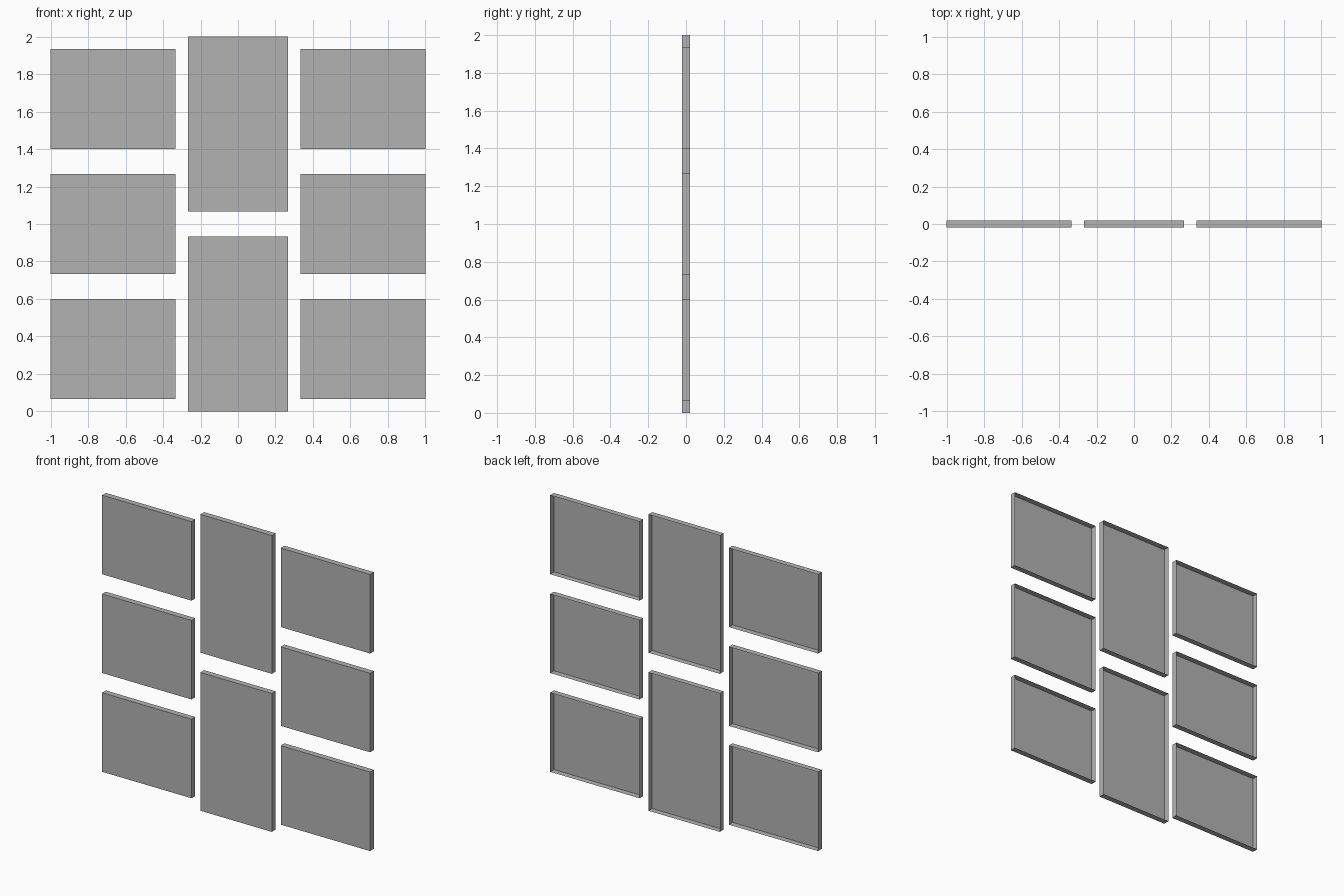
import bpy
import bmesh

cube = bpy.data.objects.get("Cube")
if cube:
    bpy.data.objects.remove(cube, do_unlink=True)

# Plain grey finish
grey = bpy.data.materials.new("plain_grey")
grey.use_nodes = True
colour = (0.45, 0.45, 0.45, 1)
grey.diffuse_color = colour
grey.node_tree.nodes["Principled BSDF"].inputs["Base Color"].default_value = colour

UNIT = 2 / 30      # layout module
DEPTH = 0.04


def panel(name, x, z, width, height):
    """Shallow tray: flat front with four thin rims, open at the back."""
    bm = bmesh.new()
    bmesh.ops.create_cube(bm, size=1)
    back = [f for f in bm.faces if f.normal.y > 0.5]
    bmesh.ops.delete(bm, geom=back, context='FACES_ONLY')
    bmesh.ops.scale(bm, vec=(width * UNIT, DEPTH, height * UNIT), verts=bm.verts)
    mesh = bpy.data.meshes.new(name)
    bm.to_mesh(mesh)
    bm.free()
    mesh.materials.append(grey)
    obj = bpy.data.objects.new(name, mesh)
    obj.location = (x * UNIT, 0, z * UNIT)
    bpy.context.collection.objects.link(obj)


# Wide panels in the two outer columns
for side, x in (("right", -10), ("left", 10)):
    for row, z in (("lower", 5), ("middle", 15), ("upper", 25)):
        panel(f"{side}_{row}_panel", x, z, 10, 8)

# Tall panels in the centre column
for row, z in (("lower", 7), ("upper", 23)):
    panel(f"centre_{row}_panel", 0, z, 8, 14)
